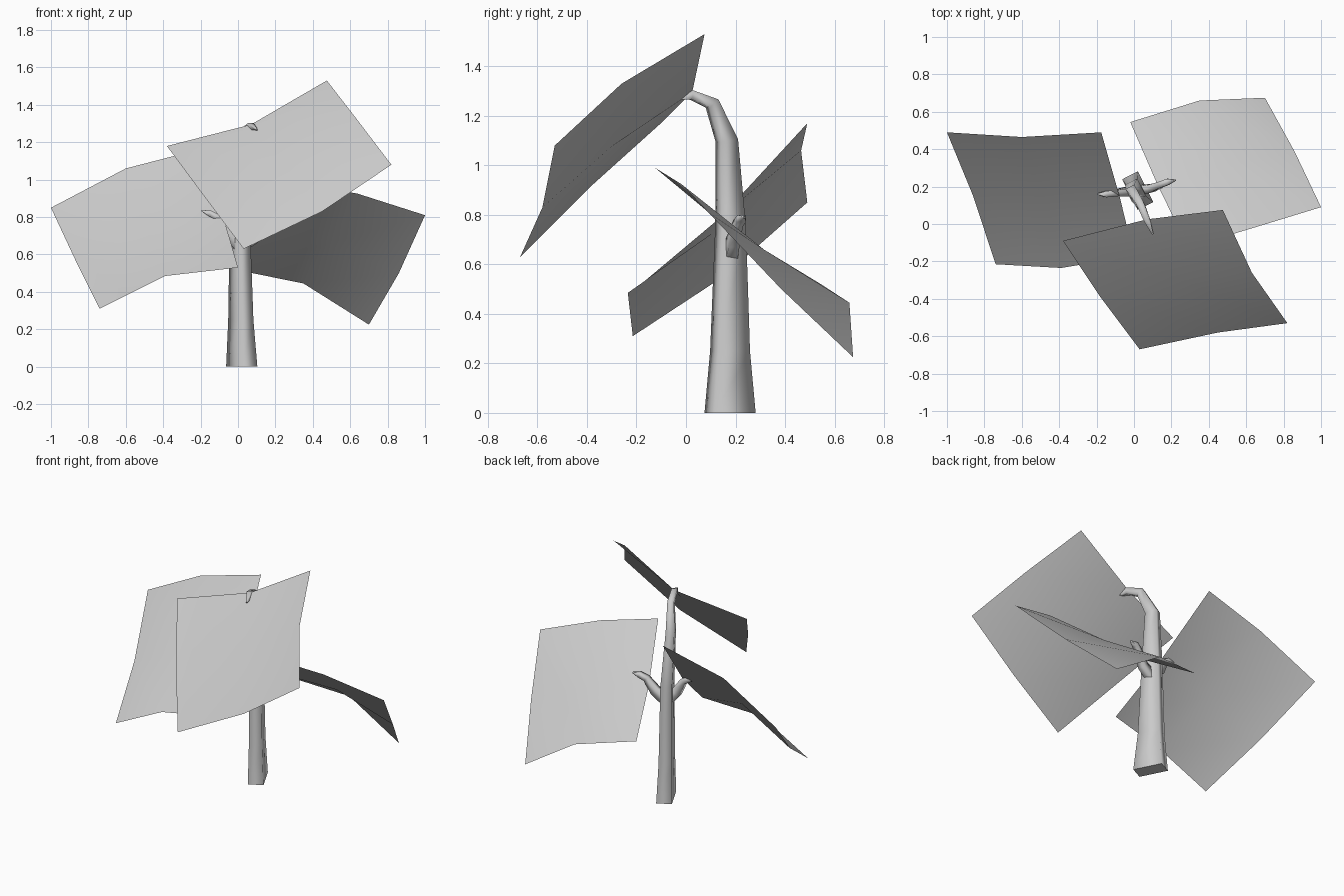
import bpy
import bmesh
from mathutils import Vector

cube = bpy.data.objects.get("Cube")
if cube:
    bpy.data.objects.remove(cube)


def make_material(name, value):
    mat = bpy.data.materials.new(name)
    mat.use_nodes = True
    color = (value, value, value, 1)
    mat.diffuse_color = color
    mat.node_tree.nodes["Principled BSDF"].inputs["Base Color"].default_value = color
    return mat


grey = make_material("plain grey", 0.6)


def finish(bm, name):
    mesh = bpy.data.meshes.new(name)
    bm.to_mesh(mesh)
    bm.free()
    mesh.materials.append(grey)
    obj = bpy.data.objects.new(name, mesh)
    bpy.context.collection.objects.link(obj)
    return obj


def tapered_tube(name, stations, side):
    """Four-sided smooth tube; each station is (centre, half width, half depth)."""
    bm = bmesh.new()
    side = Vector(side).normalized()
    points = [Vector(s[0]) for s in stations]
    rings = []
    for i, (_, half_w, half_d) in enumerate(stations):
        ahead = points[min(i + 1, len(points) - 1)]
        behind = points[max(i - 1, 0)]
        tangent = (ahead - behind).normalized()
        if i == 0 and name == "trunk":
            tangent = Vector((0, 0, 1))
        depth = tangent.cross(side).normalized()
        rings.append([bm.verts.new(points[i] + side * half_w * a + depth * half_d * b)
                      for a, b in ((-1, -1), (1, -1), (1, 1), (-1, 1))])
    for low, high in zip(rings, rings[1:]):
        for k in range(4):
            n = (k + 1) % 4
            bm.faces.new((low[k], low[n], high[n], high[k])).smooth = True
    for ring in (rings[0], rings[-1]):
        cap = bm.faces.new(ring)
        for edge in cap.edges:
            edge.smooth = False
    bmesh.ops.recalc_face_normals(bm, faces=bm.faces[:])
    return finish(bm, name)


def leaf(name, near, sides, far):
    """Bent two-by-two sheet from its edge points; the centre follows the edges."""
    near, sides, far = ([Vector(p) for p in row] for row in (near, sides, far))
    corners = near[0] + near[2] + far[0] + far[2]
    centre = (near[1] + far[1] + sides[0] + sides[1]) / 2 - corners / 4
    bm = bmesh.new()
    rows = [[bm.verts.new(p) for p in row]
            for row in (near, [sides[0], centre, sides[1]], far)]
    for r in range(2):
        for c in range(2):
            face = bm.faces.new((rows[r][c], rows[r][c + 1],
                                 rows[r + 1][c + 1], rows[r + 1][c]))
            face.smooth = True
            face.normal_update()
            if face.normal.z < 0:
                face.normal_flip()
    return finish(bm, name)


# Trunk with its hooked top
tapered_tube("trunk", [
    ((0.02, 0.178, 0), 0.047, 0.092),
    ((0.015, 0.178, 0.25), 0.04, 0.07),
    ((0.01, 0.18, 0.75), 0.035, 0.052),
    ((-0.005, 0.165, 1.1), 0.026, 0.038),
    ((0.035, 0.105, 1.25), 0.02, 0.025),
    ((0.07, 0.02, 1.285), 0.017, 0.018),
    ((0.1, -0.055, 1.268), 0.004, 0.004)], (0.89, 0.45, 0))

# Curved side branches
tapered_tube("left_branch", [
    ((0.02, 0.18, 0.65), 0.025, 0.035),
    ((0.09, 0.19, 0.69), 0.022, 0.028),
    ((0.14, 0.21, 0.765), 0.017, 0.018),
    ((0.18, 0.225, 0.785), 0.017, 0.015),
    ((0.225, 0.235, 0.79), 0.003, 0.003)], (-0.25, 0.97, 0))
tapered_tube("right_branch", [
    ((0.01, 0.18, 0.65), 0.025, 0.035),
    ((-0.05, 0.17, 0.71), 0.022, 0.028),
    ((-0.1, 0.165, 0.795), 0.017, 0.018),
    ((-0.15, 0.16, 0.82), 0.017, 0.016),
    ((-0.195, 0.16, 0.835), 0.003, 0.003)], (0.05, 1, 0))

# Three broad drooping leaves
leaf("front_leaf",
     [(-0.38, -0.09, 1.18), (0.07, 0.025, 1.295), (0.475, 0.075, 1.53)],
     [(-0.18, -0.39, 0.91), (0.63, -0.26, 1.33)],
     [(0.03, -0.67, 0.63), (0.45, -0.58, 0.83), (0.82, -0.53, 1.08)])
leaf("right_leaf",
     [(0, -0.17, 0.53), (-0.075, 0.14, 0.79), (-0.175, 0.49, 1.17)],
     [(-0.39, -0.235, 0.485), (-0.6, 0.465, 1.06)],
     [(-0.74, -0.215, 0.31), (-0.86, 0.15, 0.55), (-1, 0.49, 0.85)])
leaf("left_leaf",
     [(-0.02, 0.545, 0.52), (0.13, 0.2, 0.72), (0.29, -0.125, 0.99)],
     [(0.35, 0.66, 0.445), (0.64, -0.02, 0.925)],
     [(0.7, 0.675, 0.225), (0.86, 0.385, 0.5), (1, 0.09, 0.81)])
